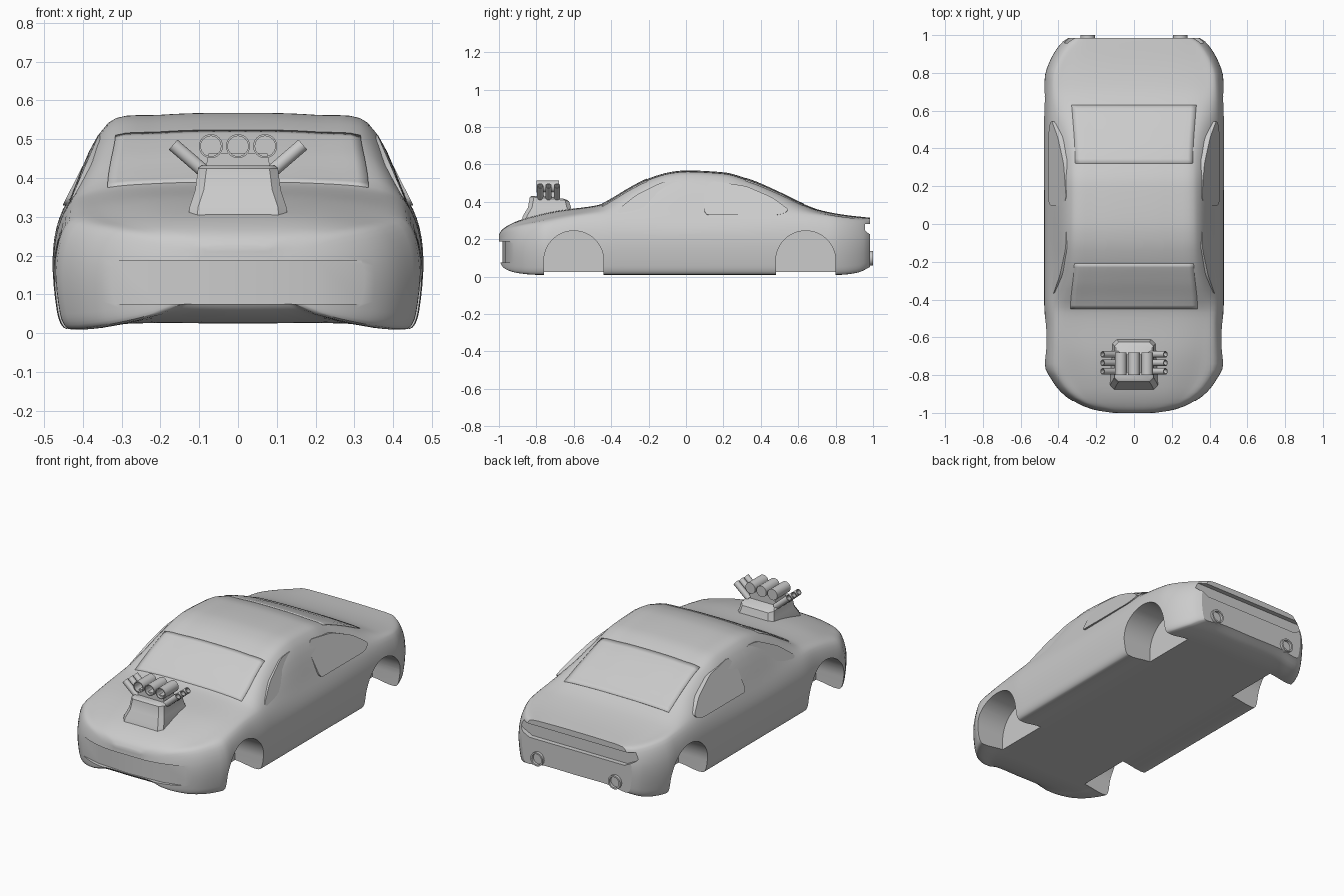
import bpy, bmesh, math
from mathutils import Vector

if "Cube" in bpy.data.objects:
    bpy.data.objects.remove(bpy.data.objects["Cube"])


def finish(name, bm, angle=35):
    bmesh.ops.recalc_face_normals(bm, faces=bm.faces)
    me = bpy.data.meshes.new(name)
    bm.to_mesh(me)
    bm.free()
    ob = bpy.data.objects.new(name, me)
    bpy.context.collection.objects.link(ob)
    smooth(ob, angle)
    return ob


def smooth(ob, angle):
    bpy.ops.object.select_all(action='DESELECT')
    bpy.context.view_layer.objects.active = ob
    ob.select_set(True)
    bpy.ops.object.shade_smooth_by_angle(angle=math.radians(angle))


def skin(name, rings, closed=True, caps=True, angle=35):
    """Bridge equal-length rings of points."""
    bm = bmesh.new()
    vs = [[bm.verts.new(p) for p in r] for r in rings]
    n = len(rings[0])
    for a, b in zip(vs, vs[1:]):
        for i in range(n if closed else n - 1):
            j = (i + 1) % n
            bm.faces.new((a[i], a[j], b[j], b[i]))
    if caps:
        bm.faces.new(vs[0])
        bm.faces.new(vs[-1])
    return finish(name, bm, angle)


def prism(name, pts, axis, a, b):
    """Extrude a 2D outline along x, y or z."""
    put = {'x': lambda p, t: (t, p[0], p[1]), 'y': lambda p, t: (p[0], t, p[1]),
           'z': lambda p, t: (p[0], p[1], t)}[axis]
    return skin(name, [[put(p, t) for p in pts] for t in (a, b)])


def tube(name, p, q, r, wall=0.006, depth=0.7, n=24):
    """Pipe from p to q with an open mouth at q."""
    p, q = Vector(p), Vector(q)
    rot = (q - p).to_track_quat('Z', 'Y')
    L = (q - p).length
    prof = [(r, 0), (r, L), (r - wall, L), (r - wall, L * (1 - depth))]
    return skin(name, [[p + rot @ Vector((s * math.cos(k * math.tau / n), s * math.sin(k * math.tau / n), d))
                        for k in range(n)] for s, d in prof])


def curve(keys):
    """Smooth interpolation through (y, value) keys without overshoot."""
    d = [(b[1] - a[1]) / (b[0] - a[0]) for a, b in zip(keys, keys[1:])]
    m = [d[0]] + [0 if a * b <= 0 else 2 * a * b / (a + b) for a, b in zip(d, d[1:])] + [d[-1]]

    def f(y):
        i = max([0] + [k for k in range(len(keys) - 1) if keys[k][0] <= y])
        (x0, v0), (x1, v1) = keys[i], keys[i + 1]
        h = x1 - x0
        t = (y - x0) / h
        return (v0 * (1 + 2 * t) * (1 - t) ** 2 + m[i] * h * t * (1 - t) ** 2
                + v1 * t * t * (3 - 2 * t) + m[i + 1] * h * t * t * (t - 1))
    return f


# Body curves along the length: roof line, floor line, plan width, belt line, roof edge
top = curve([(-1, .225), (-.985, .25), (-.94, .28), (-.88, .305), (-.7, .35), (-.46, .385), (-.4, .415),
             (-.3, .475), (-.2, .525), (-.08, .56), (0, .568), (.2, .558), (.35, .515), (.5, .45),
             (.62, .392), (.72, .355), (.85, .33), (.985, .315)])
floor = curve([(-1, .12), (-.99, .07), (-.97, .045), (-.9, .022), (-.8, .013), (.82, .013), (.92, .025), (.985, .055)])
width = curve([(-1, .12), (-.99, .19), (-.965, .27), (-.9, .375), (-.82, .437), (-.75, .47), (-.55, .468),
               (-.4, .474), (0, .474), (.65, .476), (.78, .47), (.86, .445), (.93, .405), (.965, .375), (.985, .345)])
belt = curve([(-1, .205), (-.95, .245), (-.8, .28), (-.45, .33), (0, .335), (.5, .34), (.7, .325), (.985, .288)])
edge = curve([(-1, .08), (-.95, .22), (-.8, .33), (-.46, .365), (-.2, .338), (.3, .333), (.6, .355), (.75, .375), (.985, .29)])
drop = curve([(-1, .006), (-.8, .028), (-.45, .02), (-.15, .026), (.3, .026), (.6, .016), (.985, .008)])


def section(y, sub=5):
    """Half cross-section from floor centre to roof centre."""
    w, zb, zs, zt = width(y), floor(y), belt(y), top(y)
    wr, dr, h = edge(y), drop(y), belt(y) - floor(y)
    P = [(0, zb + .012), (.62 * w, zb + .012), (.93 * w, zb - .002), (.982 * w, zb + .14 * h),
         (w, zb + .65 * h), (w - .036, zs), (wr, zt - dr), (.6 * wr, zt - .2 * dr), (0, zt)]
    P = [Vector(p) for p in P]
    Q = [Vector((-P[1].x, P[1].y))] + P + [Vector((-P[-2].x, P[-2].y))]
    out = []
    for a, b, c, d in zip(Q, Q[1:], Q[2:], Q[3:]):
        # tangents limited by the shorter neighbouring span
        l0, l1, l2 = (b - a).length, (c - b).length, (d - c).length
        m1 = (c - a) / (l0 + l1) * l1
        m2 = (d - b) / (l1 + l2) * l1
        for k in range(sub):
            t = k / sub
            out.append(b * (1 + 2 * t) * (1 - t) ** 2 + m1 * t * (1 - t) ** 2
                       + c * t * t * (3 - 2 * t) + m2 * t * t * (t - 1))
    return out + [P[-1]]


def ring(y):
    h = section(y)
    return [(p.x, y, p.y) for p in h] + [(-p.x, y, p.y) for p in h[-2:0:-1]]


# Body shell
ys = [-1, -.996, -.99, -.98, -.965, -.945, -.92] + [-.89 + .03 * i for i in range(61)] + [.93, .95, .965, .978, .985]
body = skin("car_body", [ring(y) for y in ys])

# Cutters: wheel arches, rear light recess, front grille recess
cutters = []
for cy in (-.6, .64):
    arch = [(cy + .16 * math.cos(a), .085 + .16 * math.sin(a)) for a in [math.pi * i / 32 for i in range(33)]]
    arch += [(cy - .16, -.1), (cy + .16, -.1)]
    for s in (1, -1):
        cutters.append(prism("arch_cutter", arch, 'x', s * .29, s * .6))
cutters.append(prism("rear_cutter", [(-.40, .282), (.40, .282), (.36, .235), (.30, .205), (-.30, .205), (-.36, .235)],
                     'y', .958, 1.1))
cutters.append(prism("grille_cutter", [(-.33, -.935), (-.2, -.968), (0, -.98), (.2, -.968), (.33, -.935),
                                       (.33, -1.1), (-.33, -1.1)], 'z', .075, .188))
for c in cutters:
    c.hide_render = True
    bpy.context.view_layer.objects.active = body
    m = body.modifiers.new("cut", 'BOOLEAN')
    m.object, m.operation, m.solver = c, 'DIFFERENCE', 'EXACT'
    while body.modifiers[0] != m:
        bpy.ops.object.modifier_move_up(modifier=m.name)
    bpy.ops.object.modifier_apply(modifier=m.name)
    bpy.data.objects.remove(c)

# Windscreen and rear window: thin panels lying on the body skin
for name, y0, y1 in (("windscreen", -.45, -.21), ("rear_window", .32, .63)):
    rows = []
    for i in range(13):
        y = y0 + (y1 - y0) * i / 12
        h = [(p.x, y, p.y + .003) for p in section(y)[31:]]
        rows.append(h + [(-x, yy, z) for x, yy, z in h[-2::-1]])
    glass = skin(name, rows, closed=False, caps=False)
    sol = glass.modifiers.new("thickness", 'SOLIDIFY')
    sol.thickness, sol.offset = .006, -1

# Side windows: tilted flat panels with rounded corners
windows = {"front_side_window": (.437, [(-.38, .345), (-.30, .33), (.03, .33), (.02, .43), (-.03, .515), (-.13, .505), (-.27, .435)]),
           "rear_side_window": (.452, [(.10, .33), (.50, .33), (.555, .355), (.46, .425), (.32, .485), (.13, .512), (.095, .45)])}
for name, (x0, pts) in windows.items():
    slope = (x0 - .36) / .18
    for s in (1, -1):
        bm = bmesh.new()
        f = bm.faces.new([bm.verts.new((s * (x0 - slope * (z - .33)), y, z)) for y, z in pts])
        bmesh.ops.bevel(bm, geom=bm.verts[:], offset=.025, segments=4, profile=.5, affect='VERTICES')
        ext = bmesh.ops.extrude_face_region(bm, geom=bm.faces[:])
        bmesh.ops.translate(bm, vec=(-s * .03, 0, -.004),
                            verts=[v for v in ext["geom"] if isinstance(v, bmesh.types.BMVert)])
        finish(name, bm)

# Tail pipes
for s in (1, -1):
    tube("tail_pipe", (s * .245, .9, .098), (s * .245, 1.0, .098), .039, .009)

# Engine housing on the bonnet
levels = [(.128, -.88, -.59, .29), (.125, -.872, -.6, .325), (.11, -.845, -.615, .37), (.103, -.835, -.625, .425), (.095, -.825, -.635, .432)]
rings = []
for w, y0, y1, z in levels:
    c = .022
    o = [(-w + c, y0), (w - c, y0), (w, y0 + c), (w, y1 - c), (w - c, y1), (-w + c, y1), (-w, y1 - c), (-w, y0 + c)]
    rings.append([(x, y, z - max(0, z - .37) * .9 * max(0, (y + .7) / .08) * .5) for x, y in o])
skin("engine_housing", rings)
prism("intake_base", [(-.085, .42), (.085, .42), (.075, .465), (-.075, .465)], 'y', -.785, -.69)

# Three intake trumpets and six exhaust stubs
for x in (-.07, 0, .07):
    tube("intake_trumpet", (x, -.68, .482), (x, -.8, .482), .031, .005)
for s in (1, -1):
    for y in (-.78, -.735, -.69):
        tube("exhaust_stub", (s * .085, y, .415), (s * .167, y, .486), .017, .004, n=16)

smooth(body, 30)
